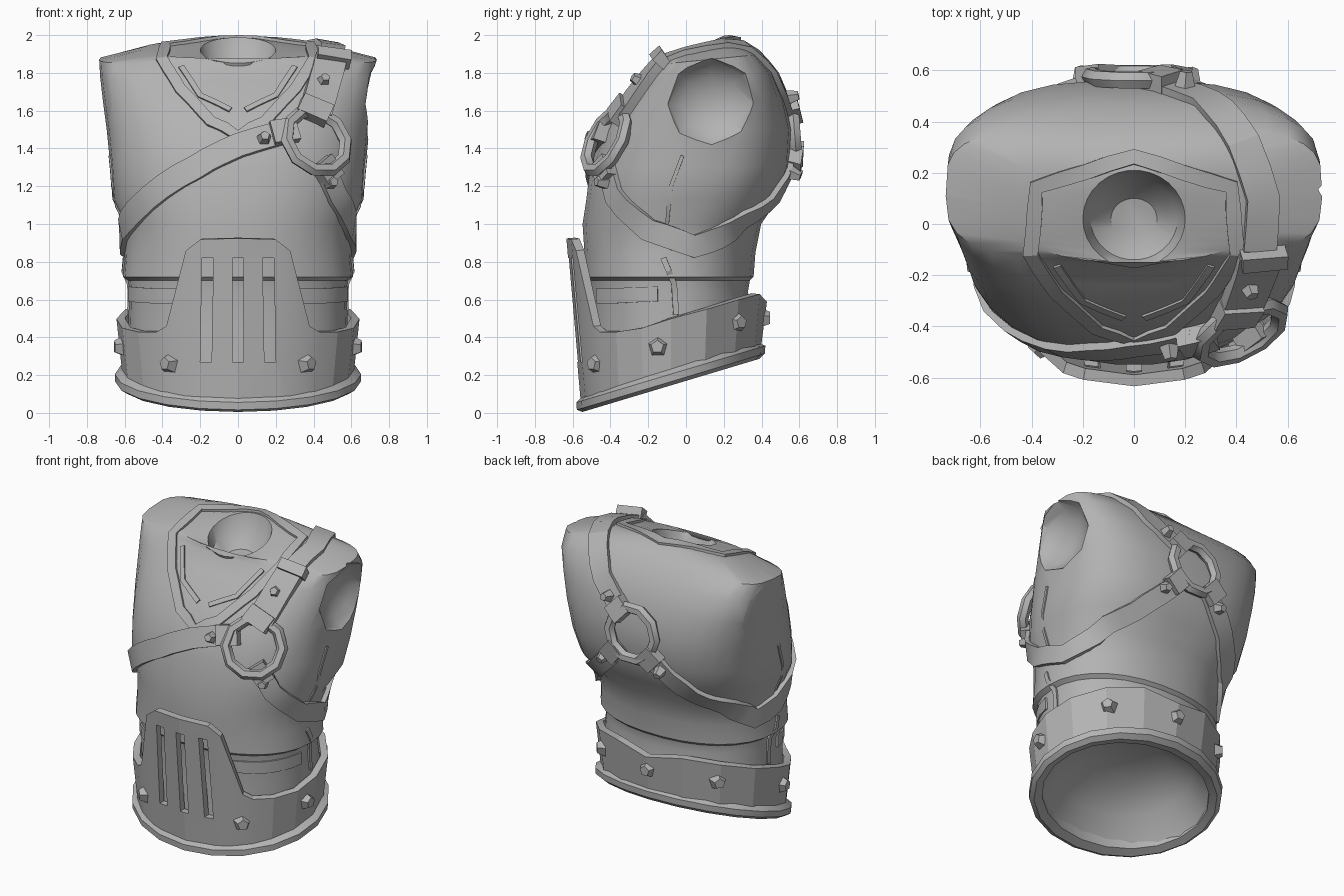
import bpy, bmesh, math
from mathutils import Vector
from mathutils.bvhtree import BVHTree

if "Cube" in bpy.data.objects:
    bpy.data.objects.remove(bpy.data.objects["Cube"])

grey = bpy.data.materials.new("worn_grey")
grey.diffuse_color = (0.45, 0.45, 0.45, 1)
grey.use_nodes = True
grey.node_tree.nodes["Principled BSDF"].inputs["Base Color"].default_value = grey.diffuse_color


def shade(ob, angle):
    bpy.ops.object.select_all(action='DESELECT')
    ob.select_set(True)
    bpy.context.view_layer.objects.active = ob
    bpy.ops.object.shade_smooth_by_angle(angle=math.radians(angle))


def finish(bm, name, angle=30):
    bmesh.ops.recalc_face_normals(bm, faces=bm.faces)
    me = bpy.data.meshes.new(name)
    bm.to_mesh(me)
    bm.free()
    ob = bpy.data.objects.new(name, me)
    bpy.context.collection.objects.link(ob)
    me.materials.append(grey)
    shade(ob, angle)
    return ob


def skin(bm, rings, closed=True):
    for a, b in zip(rings, rings[1:]):
        n = len(a)
        for i in range(n if closed else n - 1):
            j = (i + 1) % n
            bm.faces.new((a[i], a[j], b[j], b[i]))


def apply_mod(ob, mod):
    bpy.context.view_layer.objects.active = ob
    bpy.ops.object.modifier_apply(modifier=mod.name)


def cut(ob, cutter):
    m = ob.modifiers.new("cut", 'BOOLEAN')
    m.operation, m.object, m.solver = 'DIFFERENCE', cutter, 'EXACT'
    apply_mod(ob, m)
    bpy.data.objects.remove(cutter)


# torso: stacked tilted rings (z, tilt, y centre, half width, half depth, front and back squareness)
RINGS = [
    (0.42, .25, -.08, .28, .20, 2, 2), (0.32, .28, -.08, .45, .35, 2, 2),
    (0.17, .30, -.08, .57, .45, 2, 2), (0.50, .12, -.08, .58, .43, 2.2, 2.2),
    (0.64, 0, -.09, .575, .42, 2.2, 2.2), (0.70, 0, -.09, .58, .43, 2.2, 2.2),
    (0.72, 0, -.09, .61, .45, 2.2, 2.2), (0.85, 0, -.085, .60, .455, 2.2, 2.2),
    (1.0, 0, -.075, .60, .475, 2.2, 2.4),
    (1.13, 0, -.02, .665, .51, 2.3, 2.6), (1.3, 0, .02, .675, .53, 2.4, 2.8),
    (1.5, 0, .06, .695, .50, 2.4, 3.0), (1.65, .03, .09, .715, .43, 2.5, 3.4),
    (1.78, .06, .11, .73, .35, 2.7, 4), (1.87, .10, .11, .735, .265, 3, 4),
    (1.925, .22, .07, .50, .22, 2.4, 2.6), (1.92, .36, .02, .20, .19, 2, 2),
    (1.83, .30, .02, .17, .16, 2, 2), (1.77, .2, .02, .09, .08, 2, 2)]
SEG = 30
bm = bmesh.new()
rings = []
for z, tilt, yc, hx, hy, ef, eb in RINGS:
    ring = []
    for i in range(SEG):
        a = 2 * math.pi * i / SEG
        c, s = math.cos(a), math.sin(a)
        e = 2 / (eb if s > 0 else ef)
        dy = math.copysign(abs(s) ** e, s) * hy
        ring.append(bm.verts.new((math.copysign(abs(c) ** e, c) * hx, yc + dy, z + tilt * dy)))
    rings.append(ring)
skin(bm, rings)
bm.faces.new(rings[0])
bm.faces.new(rings[-1])
bmesh.ops.recalc_face_normals(bm, faces=bm.faces)
surface = BVHTree.FromBMesh(bm)
torso = finish(bm, "torso", 35)

# hollow eight-sided arm openings
for s in (-1, 1):
    bm = bmesh.new()
    bmesh.ops.create_uvsphere(bm, u_segments=8, v_segments=10, radius=1)
    for v in bm.verts:
        x, y, z = v.co
        v.co = Vector((s * .78 + z * .19, .135 + x * .28, 1.635 + y * .255))
    cut(torso, finish(bm, "arm_cutter", 60))
shade(torso, 35)


def snap(p):
    loc, nor, _, _ = surface.find_nearest(Vector(p))
    return loc, nor


def band(name, pts, width, thick, closed=False, step=.09):
    """Flat strap laid over the torso along a path."""
    pts = [Vector(p) for p in pts]
    ends = pts[1:] + (pts[:1] if closed else [])
    path = []
    for a, b in zip(pts, ends):
        n = max(1, round((b - a).length / step))
        path += [a.lerp(b, i / n) for i in range(n)]
    if not closed:
        path.append(pts[-1])
    hits = [snap(p) for p in path]
    n = len(hits)
    bm = bmesh.new()
    secs = []
    for i in range(n):
        lo, hi = (((i - 1) % n, (i + 1) % n) if closed else (max(i - 1, 0), min(i + 1, n - 1)))
        nor = (hits[lo][1] + hits[i][1] * 2 + hits[hi][1]).normalized()
        side = (hits[hi][0] - hits[lo][0]).cross(nor).normalized() * width / 2
        l, r = snap(hits[i][0] - side)[0], snap(hits[i][0] + side)[0]
        secs.append([bm.verts.new(q) for q in
                     (l - nor * .02, l + nor * thick, r + nor * thick, r - nor * .02)])
    skin(bm, secs + ([secs[0]] if closed else []))
    if not closed:
        bm.faces.new(secs[0])
        bm.faces.new(secs[-1])
    return finish(bm, name, 25)


def stud(p, nor, r=.045, h=.035):
    bm = bmesh.new()
    bmesh.ops.create_cone(bm, cap_ends=True, segments=5, radius1=r, radius2=r * .6, depth=h)
    rot = Vector(nor).to_track_quat('Z', 'Y').to_matrix()
    for v in bm.verts:
        v.co = rot @ v.co + Vector(p)
    finish(bm, "stud", 15)


def metal_ring(name, centre, nor, major, minor, n=10, m=6):
    rot = Vector(nor).to_track_quat('Z', 'Y').to_matrix()
    bm = bmesh.new()
    loops = []
    for i in range(n):
        a = 2 * math.pi * i / n
        loop = []
        for j in range(m):
            b = 2 * math.pi * j / m
            r = major + minor * math.cos(b)
            q = Vector((r * math.cos(a), r * math.sin(a), minor * math.sin(b)))
            loop.append(bm.verts.new(rot @ q + Vector(centre)))
        loops.append(loop)
    skin(bm, loops + [loops[0]])
    finish(bm, name, 50)


# harness rings on chest and back
metal_ring("chest_ring", (.415, -.42, 1.44), (.42, -.80, .42), .175, .036)
metal_ring("back_ring", (0, .575, 1.48), (0, 1, .08), .17, .036)

# harness straps
band("cross_strap", [(.24, -.45, 1.49), (0, -.5, 1.42), (-.3, -.45, 1.25), (-.5, -.32, 1.08),
                     (-.62, -.1, .92), (-.6, .1, .88), (-.5, .28, 1.0), (-.3, .45, 1.18), (-.12, .55, 1.36)], .13, .03)
band("side_strap", [(.46, -.42, 1.30), (.52, -.38, 1.15), (.6, -.2, .97), (.62, .05, .88),
                    (.55, .28, .95), (.35, .42, 1.12), (.12, .55, 1.34)], .12, .03)
band("shoulder_strap", [(.42, -.38, 1.60), (.46, -.25, 1.75), (.49, -.1, 1.88), (.5, .1, 1.93),
                        (.42, .3, 1.9), (.28, .48, 1.75), (.1, .55, 1.60)], .13, .03)
band("shoulder_flap", [(.42, -.38, 1.62), (.46, -.25, 1.76), (.49, -.12, 1.86)], .17, .05)
band("shoulder_buckle", [(.50, -.14, 1.84), (.50, -.09, 1.87)], .18, .08)

# folded strap ends around the rings
for a, b, w in [((.18, -.47, 1.48), (.31, -.43, 1.50), .13), ((.43, -.43, 1.33), (.49, -.40, 1.23), .12),
                ((.39, -.40, 1.57), (.43, -.34, 1.66), .17), ((-.18, .55, 1.31), (-.09, .55, 1.39), .14),
                ((.18, .55, 1.29), (.1, .55, 1.38), .12), ((.06, .55, 1.57), (.15, .55, 1.65), .13)]:
    band("strap_end", [a, b], w, .07)

for p in [(.14, -.5, 1.46), (.48, -.42, 1.22), (.46, -.28, 1.78), (-.2, .55, 1.28),
          (.22, .55, 1.27), (.2, .55, 1.67)]:
    loc, nor = snap(p)
    stud(loc + nor * .05, nor, .042, .06)

# neckline trim, collar folds and side seams
half = [(.14, -.38, 1.52), (.3, -.25, 1.70), (.40, -.1, 1.85), (.38, .15, 1.93)]
band("neckline_trim", [(0, -.42, 1.45)] + half + [(0, .26, 1.97)]
     + [(-x, y, z) for x, y, z in reversed(half)], .06, .016, closed=True)
for s in (-1, 1):
    band("collar_fold", [(s * .04, -.36, 1.60), (s * .2, -.3, 1.68), (s * .3, -.15, 1.82)], .03, .01)
    band("side_seam", [(s * .7, -.02, 1.36), (s * .66, -.08, 1.2), (s * .6, -.1, 1.0)], .02, .008)
    band("waist_seam", [(s * .6, -.12, .82), (s * .6, -.06, .68), (s * .6, -.05, .52)], .03, .01)
    band("waist_wrap", [(s * .3, -.5, .62), (s * .48, -.4, .62), (s * .58, -.15, .63)], .08, .012)


# belt with tall slotted front plate: angle from front, top height
TOP = [(0, .925), (19, .92), (27, .86), (36, .46), (42, .43), (55, .43), (72, .45), (90, .50),
       (112, .55), (135, .60), (158, .63), (180, .59)]
cols = TOP + [(-t, z) for t, z in reversed(TOP[1:-1])]


def oval(t, hx, hy, yc=-.08):
    t = math.radians(t)
    return hx * math.sin(t), yc - hy * math.cos(t)


bm = bmesh.new()
low, high = [], []
for t, z in cols:
    x, y = oval(t, .60, .465)
    low.append(bm.verts.new((x, y, .07 + .31 * (y + .55))))
    lean = .075 if abs(t) < 30 else .03
    d = Vector((0, -1)) if abs(t) < 30 else Vector((x, y + .08)).normalized()
    high.append(bm.verts.new((x + d.x * lean, y + d.y * lean, z)))
skin(bm, [low, high])
belt = finish(bm, "belt")
m = belt.modifiers.new("thickness", 'SOLIDIFY')
m.thickness, m.offset = .045, -.4
apply_mod(belt, m)
for x in (-.165, 0, .165):
    bm = bmesh.new()
    bmesh.ops.create_cube(bm, size=1)
    for v in bm.verts:
        v.co = Vector((x * (1 - .06 * v.co.z) + v.co.x * .06, -.58 + v.co.y * .3, .545 + v.co.z * .55))
    cut(belt, finish(bm, "slot_cutter"))
shade(belt, 12)

# belt studs
for t, z in [(36, .26), (82, .35), (136, .48), (180, .50), (-36, .26), (-82, .35), (-136, .48)]:
    x, y = oval(t, .635, .50)
    stud((x, y, z), (x, y + .08, .0), .058, .05)

# thick bottom rim, tilted up towards the back
bm = bmesh.new()
loops = []
for k in range(20):
    sec = []
    for r, dz in ((-.07, .015), (-.02, 0), (.01, .02), (.012, .06), (-.03, .09), (-.07, .09)):
        x, y = oval(k * 18, .64 + r, .488 + r)
        sec.append(bm.verts.new((x, y, dz + .30 * (y + .565))))
    loops.append(sec)
skin(bm, loops + [loops[0]])
finish(bm, "bottom_rim", 25)
